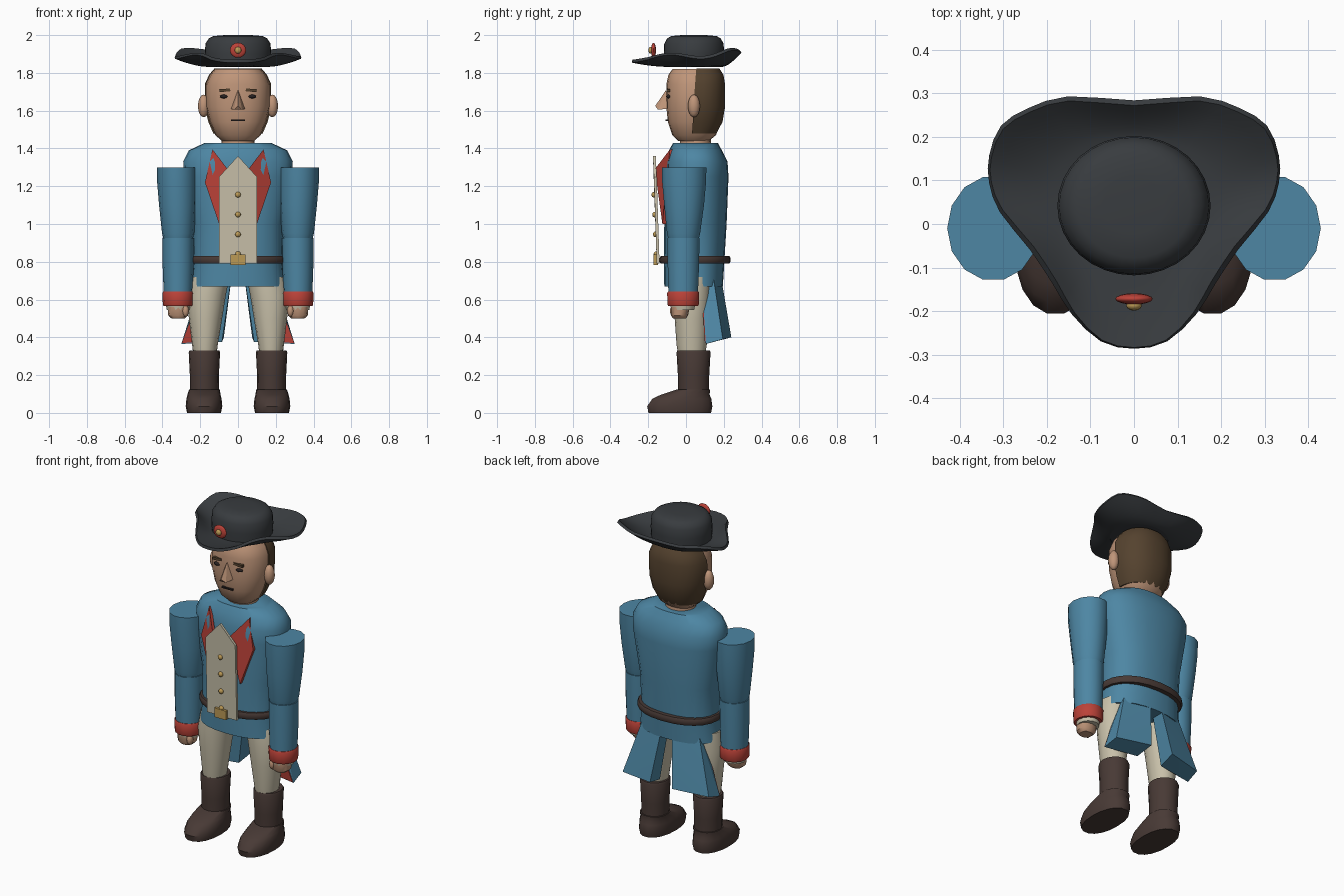
import bpy, bmesh, math
from mathutils import Vector, Matrix


def material(name, r, g, b):
    m = bpy.data.materials.new(name)
    m.diffuse_color = (r, g, b, 1)
    return m


BLUE = material("blue_cloth", .075, .24, .37)
RED = material("red_cloth", .50, .055, .04)
CREAM = material("cream_cloth", .58, .53, .40)
SKIN = material("skin", .52, .30, .19)
HAIR = material("hair", .09, .055, .028)
LEATHER = material("leather", .065, .042, .036)
FELT = material("felt", .04, .045, .05)
GOLD = material("gold", .50, .32, .09)
DARK = material("dark", .02, .015, .015)


def finish(name, bm, mat, angle=38):
    """Smooth shading that keeps edges steeper than the angle sharp."""
    bmesh.ops.recalc_face_normals(bm, faces=bm.faces)
    for f in bm.faces:
        f.smooth = True
    for e in bm.edges:
        e.smooth = len(e.link_faces) == 2 and e.calc_face_angle(0) < math.radians(angle)
    me = bpy.data.meshes.new(name)
    bm.to_mesh(me)
    bm.free()
    me.materials.append(mat)
    ob = bpy.data.objects.new(name, me)
    bpy.context.collection.objects.link(ob)
    return ob


def loft(name, rings, mat, n=20, p=2.0, half=False):
    """Stack elliptical rings (z, cx, cy, rx, ry); half keeps only the back side."""
    bm = bmesh.new()
    rows = []
    for z, cx, cy, rx, ry in rings:
        row = []
        for i in range(n):
            a = math.pi * i / (n - 1) if half else 2 * math.pi * i / n
            c, s = math.cos(a), math.sin(a)
            row.append(bm.verts.new((cx + rx * math.copysign(abs(c) ** (2 / p), c),
                                     cy + ry * math.copysign(abs(s) ** (2 / p), s), z)))
        rows.append(row)
    for r0, r1 in zip(rows, rows[1:]):
        for i in range(n):
            j = (i + 1) % n
            bm.faces.new((r0[i], r0[j], r1[j], r1[i]))
    bm.faces.new(rows[0])
    bm.faces.new(rows[-1])
    return finish(name, bm, mat)


def ball(name, pos, size, mat, u=12, v=8):
    bm = bmesh.new()
    bmesh.ops.create_uvsphere(bm, u_segments=u, v_segments=v, radius=1)
    bm.transform(Matrix.Translation(pos) @ Matrix.Diagonal((*size, 1)))
    return finish(name, bm, mat, 60)


def box(name, pos, size, mat, tilt=0):
    bm = bmesh.new()
    bmesh.ops.create_cube(bm, size=1)
    bm.transform(Matrix.Translation(pos) @ Matrix.Rotation(tilt, 4, 'Y') @ Matrix.Diagonal((*size, 1)))
    return finish(name, bm, mat)


def plate(name, pts, depth, mat):
    """Flat polygon given thickness along y."""
    bm = bmesh.new()
    a = [bm.verts.new(q) for q in pts]
    b = [bm.verts.new((q[0], q[1] + depth, q[2])) for q in pts]
    bm.faces.new(a)
    bm.faces.new(b[::-1])
    for i in range(len(a)):
        j = (i + 1) % len(a)
        bm.faces.new((a[i], b[i], b[j], a[j]))
    return finish(name, bm, mat, 20)


def hull(name, pts, mat):
    bm = bmesh.new()
    for q in pts:
        bm.verts.new(q)
    bmesh.ops.convex_hull(bm, input=bm.verts)
    return finish(name, bm, mat, 15)


# Coat body and belt
loft("coat_body", [(.67, 0, .04, .25, .155), (.80, 0, .043, .235, .16), (1.0, 0, .05, .24, .165),
                   (1.25, 0, .055, .285, .17), (1.33, 0, .055, .29, .165),
                   (1.39, 0, .05, .26, .14), (1.43, 0, .05, .175, .118)], BLUE, 24, 2.3)
loft("belt", [(.79, 0, .048, .25, .182), (.80, 0, .048, .256, .187),
              (.82, 0, .048, .256, .187), (.83, 0, .048, .25, .182)], LEATHER, 24, 2.2)

# Waistcoat front, buttons, buckle
plate("waistcoat", [(-.1, -.155, .79), (.1, -.155, .79), (.1, -.17, 1.25),
                    (0, -.175, 1.36), (-.1, -.17, 1.25)], .015, CREAM)
for i, z in enumerate((.84, .945, 1.05, 1.155)):
    ball(f"button_{i}", (0, -.158 - (z - .8) * .035, z), (.015, .012, .015), GOLD)
box("buckle", (0, -.16, .81), (.078, .025, .055), GOLD)

# Neck, head and hair
loft("neck", [(1.40, 0, .05, .09, .085), (1.47, 0, .05, .085, .08)], SKIN, 16)
loft("head", [(1.44, 0, .04, .085, .082), (1.47, 0, .043, .12, .115), (1.54, 0, .047, .15, .143),
              (1.62, 0, .05, .17, .154), (1.74, 0, .05, .17, .154),
              (1.79, 0, .05, .148, .143), (1.82, 0, .05, .122, .122)], SKIN, 20, 2.3)
loft("hair", [(1.48, 0, .032, .131, .13), (1.54, 0, .036, .157, .158), (1.62, 0, .04, .176, .168),
              (1.74, 0, .048, .176, .16), (1.79, 0, .052, .153, .147),
              (1.822, 0, .055, .126, .123)], HAIR, 14, 2.3, True)

# Face
hull("nose", [(0, -.105, 1.71), (-.036, -.1, 1.61), (.036, -.1, 1.61), (-.022, -.148, 1.605),
              (.022, -.148, 1.605), (0, -.163, 1.625)], SKIN)
box("mouth", (0, -.1, 1.548), (.072, .015, .008), DARK)

# Mirrored parts
for side, s in (("left", 1), ("right", -1)):
    ball(f"{side}_ear", (s * .182, .042, 1.625), (.03, .032, .06), SKIN)
    ball(f"{side}_eye", (s * .075, -.093, 1.675), (.022, .012, .01), DARK)
    box(f"{side}_brow", (s * .07, -.094, 1.708), (.058, .02, .015), HAIR, s * .08)
    plate(f"{side}_lapel", [(s * .135, -.085, 1.395), (s * .175, -.105, 1.22),
                            (s * .10, -.125, 1.0), (s * .055, -.165, 1.29)], .022, RED)
    # Arm
    x = s * .317
    loft(f"{side}_upper_arm", [(.92, x, -.013, .077, .082), (.95, x, -.013, .085, .09),
                               (1.1, s * .32, -.01, .098, .108), (1.22, s * .323, -.01, .105, .119),
                               (1.30, s * .323, -.01, .106, .121)], BLUE, 14)
    loft(f"{side}_forearm", [(.62, x, -.015, .076, .08), (.78, x, -.014, .082, .085),
                             (.925, x, -.013, .083, .087)], BLUE, 14)
    loft(f"{side}_cuff", [(.565, x, -.015, .077, .08), (.575, x, -.015, .081, .085),
                          (.635, x, -.015, .083, .087), (.642, x, -.015, .079, .083)], RED, 14)
    loft(f"{side}_shirt_cuff", [(.545, x, -.017, .06, .062), (.575, x, -.017, .066, .068)], CREAM, 14)
    loft(f"{side}_hand", [(.50, x, -.035, .035, .034), (.515, x, -.034, .052, .045),
                          (.56, x, -.03, .056, .05)], SKIN, 12, 2.5)
    ball(f"{side}_thumb", (s * .278, -.065, .54), (.018, .02, .032), SKIN)
    # Leg
    loft(f"{side}_breeches", [(.30, s * .175, .03, .06, .07), (.36, s * .175, .03, .068, .08),
                              (.50, s * .172, .03, .088, .09), (.62, s * .168, .03, .103, .1),
                              (.72, s * .15, .035, .105, .1)], CREAM, 16)
    loft(f"{side}_boot_shaft", [(.09, s * .178, .04, .076, .082), (.20, s * .178, .04, .077, .083),
                                (.32, s * .178, .04, .083, .09), (.33, s * .178, .04, .079, .086)], LEATHER, 16)
    loft(f"{side}_boot_foot", [(0, s * .18, -.033, .09, .168), (.035, s * .18, -.033, .097, .175),
                               (.075, s * .18, -.022, .093, .158), (.095, s * .18, -.005, .088, .132),
                               (.125, s * .178, .04, .081, .088)], LEATHER, 18, 2.2)
    # Coat tail with red lining
    hull(f"{side}_coat_tail", [(s * .03, .18, .75), (s * .18, .14, .75), (s * .16, .08, .75), (s * .03, .11, .75),
                               (s * .075, .24, .40), (s * .29, .195, .39), (s * .30, .105, .365),
                               (s * .085, .13, .375)], BLUE)
    plate(f"{side}_tail_lining", [(s * .16, .076, .74), (s * .297, .1, .37),
                                  (s * .20, .11, .375), (s * .10, .09, .74)], .01, RED)

# Hat crown
loft("hat_crown", [(1.835, 0, .042, .172, .158), (1.90, 0, .042, .176, .16), (1.955, 0, .042, .172, .157),
                   (1.982, 0, .042, .155, .142), (1.995, 0, .042, .13, .12),
                   (2.0, 0, .042, .07, .065)], FELT, 32)

# Hat brim: outline from the front point round to the back, mirrored and smoothed
edge = [(0, -.285, 1.862), (.075, -.268, 1.864), (.14, -.205, 1.876), (.182, -.135, 1.895),
        (.235, -.055, 1.90), (.305, .03, 1.885), (.33, .095, 1.882), (.33, .155, 1.895),
        (.303, .222, 1.922), (.24, .262, 1.925), (.15, .288, 1.915), (0, .278, 1.905)]
loop = [Vector(q) for q in edge] + [Vector((-x, y, z)) for x, y, z in edge[-2:0:-1]]
m = len(loop)
outline = []
for i in range(m):
    a, b, c, d = (loop[(i + k) % m] for k in (-1, 0, 1, 2))
    outline += [b, (b + c) * .5625 - (a + d) * .0625]
bm = bmesh.new()
rows = []
for k in range(7):
    t = k / 6
    row = []
    for q in outline:
        ang = math.atan2(q.y - .042, q.x)
        inner = Vector((.165 * math.cos(ang), .042 + .15 * math.sin(ang), 1.84))
        v = inner.lerp(q, t)
        v.z = 1.84 + (q.z - 1.84) * t ** 1.6
        row.append(bm.verts.new(v))
    rows.append(row)
for r0, r1 in zip(rows, rows[1:]):
    for i in range(len(outline)):
        j = (i + 1) % len(outline)
        bm.faces.new((r0[i], r0[j], r1[j], r1[i]))
brim = finish("hat_brim", bm, FELT)
mod = brim.modifiers.new("thickness", 'SOLIDIFY')
mod.thickness = .016
mod.offset = 0

# Cockade
ball("cockade", (0, -.172, 1.92), (.043, .013, .04), RED, 16)
ball("cockade_button", (0, -.187, 1.92), (.018, .012, .018), GOLD)
